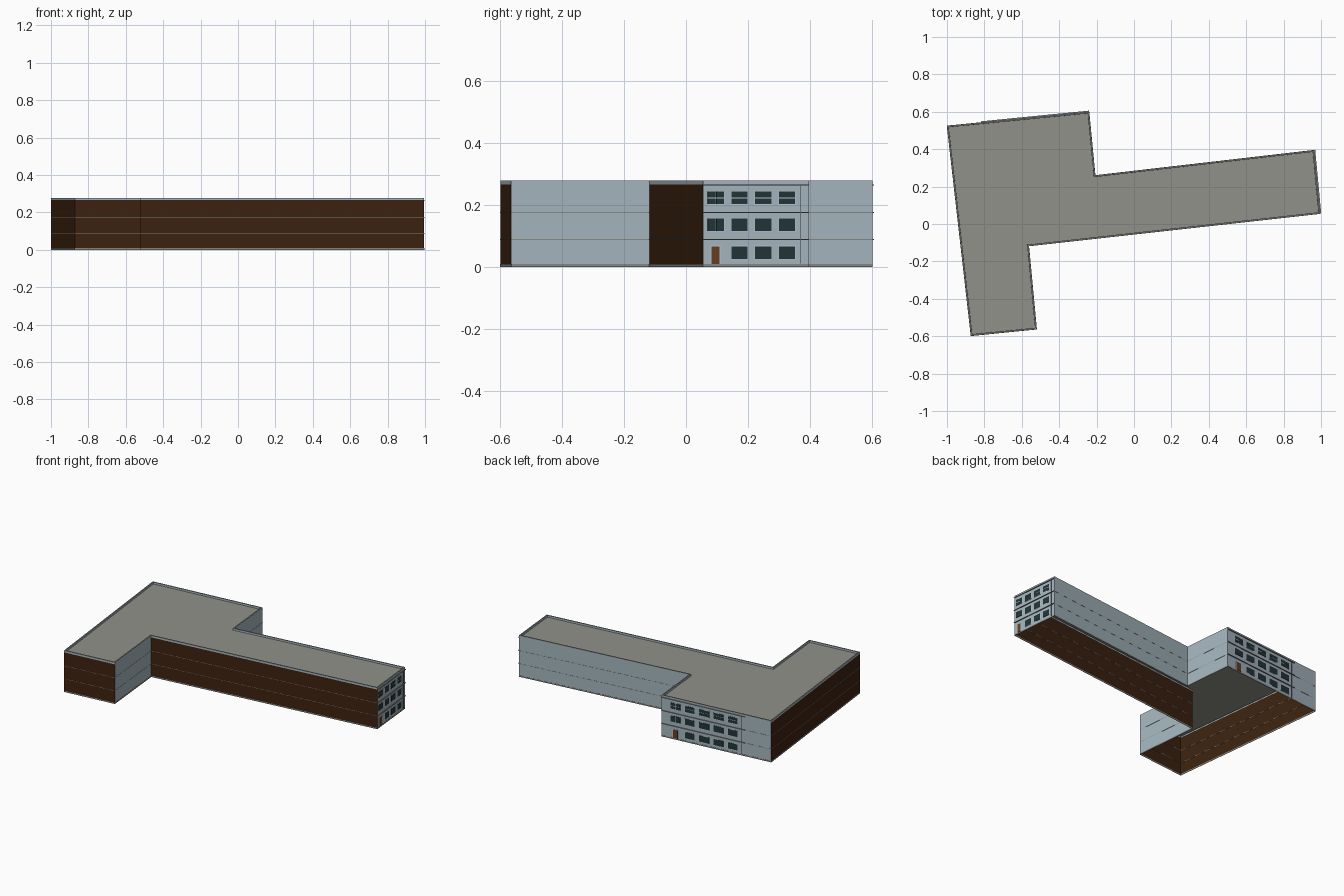
import bpy, bmesh
from mathutils import Vector

if "Cube" in bpy.data.objects:
    bpy.data.objects.remove(bpy.data.objects["Cube"])

# Footprint corners, counter-clockwise from the back left
P = [(-1.0, 0.525), (-0.872, -0.598), (-0.52, -0.563), (-0.562, -0.118),
     (0.995, 0.055), (0.963, 0.395), (-0.207, 0.26), (-0.24, 0.6)]
P = [Vector((x, y, 0)) for x, y in P]
H, BAND = 0.278, 0.265


def mat(name, c):
    m = bpy.data.materials.new(name)
    m.diffuse_color = (*c, 1)
    m.use_nodes = True
    m.node_tree.nodes["Principled BSDF"].inputs["Base Color"].default_value = m.diffuse_color
    return m


BLUE = mat("pale blue wall", (0.38, 0.47, 0.52))
BROWN = mat("dark brown wall", (0.047, 0.016, 0.005))
ROOF = mat("roof grey", (0.28, 0.285, 0.25))
TRIM = mat("ledge grey", (0.24, 0.25, 0.23))
GLASS = mat("dark glass", (0.016, 0.036, 0.04))
FRAME = mat("window frame", (0.50, 0.58, 0.62))
DOOR = mat("door brown", (0.13, 0.05, 0.016))
PIPE = mat("pipe black", (0.03, 0.03, 0.03))


def finish(name, bm, *mats):
    me = bpy.data.meshes.new(name)
    bm.to_mesh(me)
    bm.free()
    for m in mats:
        me.materials.append(m)
    ob = bpy.data.objects.new(name, me)
    bpy.context.collection.objects.link(ob)
    return ob


def wall_axes(i):
    a, b = P[i], P[(i + 1) % len(P)]
    d = (b - a).normalized()
    return a, d, Vector((d.y, -d.x, 0)), (b - a).length


def plate(bm, i, u0, u1, z0, z1, out):
    """Box lying on wall i, from u0 to u1 along it, standing out by `out`."""
    a, d, n, _ = wall_axes(i)
    v = [bm.verts.new(a + d * u + n * o + Vector((0, 0, z)))
         for o in (-0.001, out) for u, z in ((u0, z0), (u1, z0), (u1, z1), (u0, z1))]
    for f in ((3, 2, 1, 0), (4, 5, 6, 7), (0, 1, 5, 4), (1, 2, 6, 5),
              (2, 3, 7, 6), (3, 0, 4, 7)):
        bm.faces.new([v[k] for k in f])


# Shell: open underneath, walls up to the band, parapet and sunken roof
bm = bmesh.new()
rings = [[bm.verts.new((p.x, p.y, z)) for p in P] for z in (0, BAND, H)]
BROWN_WALLS = (0, 1, 3)
for lo, hi in zip(rings, rings[1:]):
    for i in range(len(P)):
        j = (i + 1) % len(P)
        f = bm.faces.new((lo[i], lo[j], hi[j], hi[i]))
        f.material_index = 1 if i in BROWN_WALLS and lo is rings[0] else 0
top = bm.faces.new(rings[2])
bm.normal_update()
rim = bmesh.ops.inset_region(bm, faces=[top], thickness=0.008, use_even_offset=True)
for f in rim["faces"]:
    f.material_index = 3
drop = bmesh.ops.inset_region(bm, faces=[top], thickness=0.0005, depth=-0.012,
                              use_even_offset=True)
for f in drop["faces"]:
    f.material_index = 0
top.material_index = 2
finish("building_shell", bm, BLUE, BROWN, ROOF, TRIM)

# Plinth and thin floor lines round every wall
plinth, lines = bmesh.new(), bmesh.new()
for i in range(len(P)):
    L = wall_axes(i)[3]
    plate(plinth, i, 0, L, 0, 0.009, 0.001)
    for z in (0.088, 0.175):
        plate(lines, i, 0, L, z - 0.001, z + 0.001, 0.0008)
finish("plinth", plinth, TRIM)
finish("floor_lines", lines, TRIM)


# Windowed end walls
def facade(name, wall, start, pitch, width, cols, ledge_end):
    frames, glass, door, ledge, pipe = (bmesh.new() for _ in range(5))
    for r, z in enumerate((0.026, 0.116, 0.202)):
        for c in range(cols):
            u = start + c * pitch
            if r == 0 and c == 0:
                plate(frames, wall, u + width * .18, u + width * .8, 0.009, 0.068, 0.001)
                plate(door, wall, u + width * .24, u + width * .74, 0.009, 0.065, 0.002)
                continue
            plate(frames, wall, u - 0.002, u + width + 0.002, z - 0.002, z + 0.042, 0.001)
            nx, nz = (2 if c == 0 else 1), (2 if r == 2 else 1)
            gap, w, h = 0.003, width / nx, 0.04 / nz
            for a in range(nx):
                for b in range(nz):
                    plate(glass, wall,
                          u + a * w + (gap / 2 if a else 0),
                          u + (a + 1) * w - (gap / 2 if a < nx - 1 else 0),
                          z + b * h + (gap / 2 if b else 0),
                          z + (b + 1) * h - (gap / 2 if b < nz - 1 else 0), 0.002)
    for z in (0.088, 0.175, 0.263):
        plate(ledge, wall, 0, ledge_end, z - 0.0015, z + 0.0015, 0.006)
    u = start + cols * pitch - 0.007
    plate(pipe, wall, u, u + 0.002, 0.01, 0.262, 0.004)
    for bm, part, m in ((frames, "window_frames", FRAME), (glass, "window_panes", GLASS),
                        (door, "door", DOOR), (ledge, "ledges", TRIM),
                        (pipe, "drain_pipe", PIPE)):
        finish(f"{name}_{part}", bm, m)


facade("right_end", 4, 0.015, 0.0768, 0.052, 4, wall_axes(4)[3])
facade("back_end", 7, 0.062, 0.1, 0.068, 5, 0.58)
